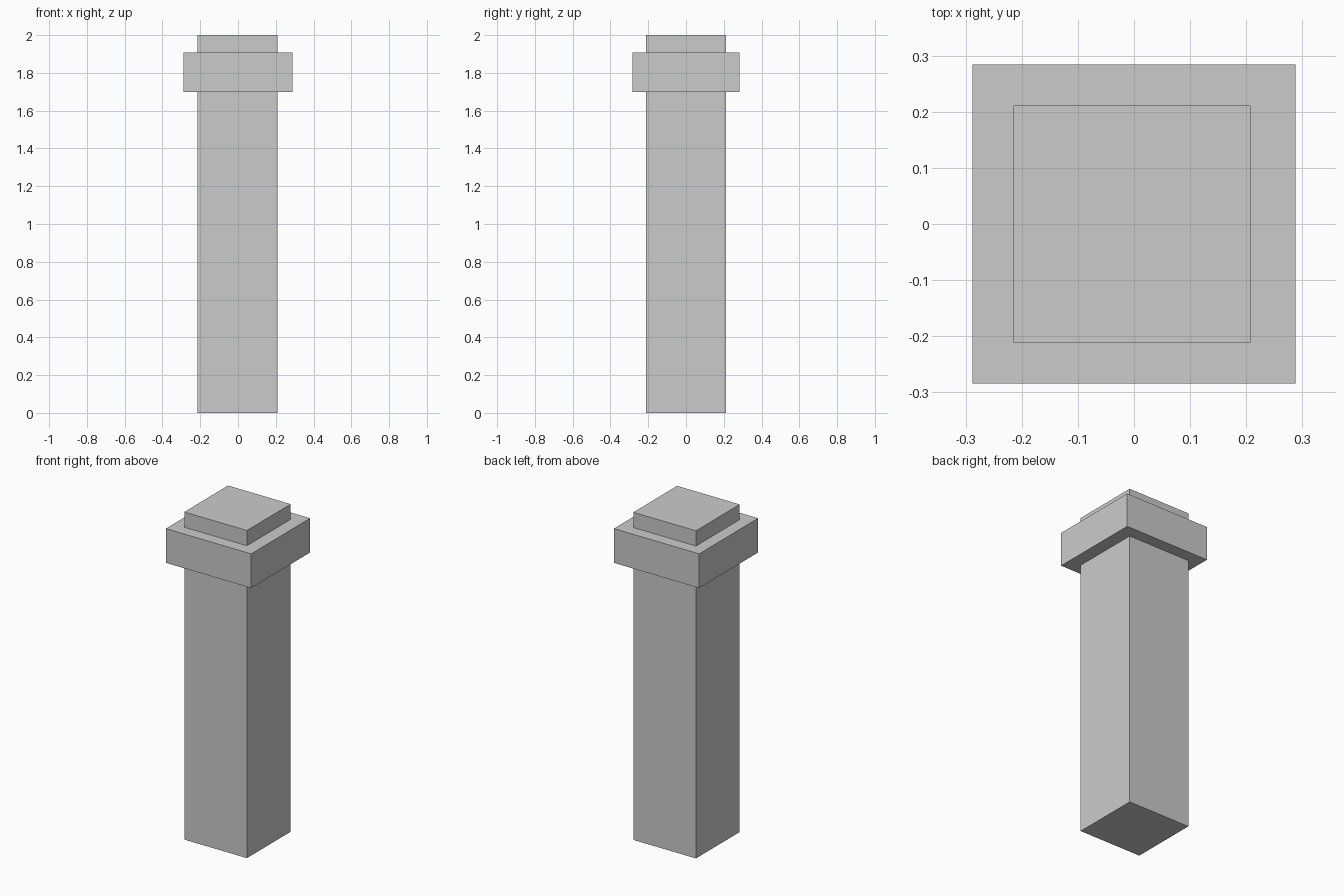
import bpy

if "Cube" in bpy.data.objects:
    bpy.data.objects.remove(bpy.data.objects["Cube"])


def box(name, x, y, z):
    """Axis-aligned box from (min, max) ranges."""
    spans = (x, y, z)
    bpy.ops.mesh.primitive_cube_add(size=1, location=[(a + b) / 2 for a, b in spans])
    obj = bpy.context.object
    obj.name = name
    obj.scale = [b - a for a, b in spans]
    bpy.ops.object.transform_apply(location=False, rotation=False, scale=True)
    return obj


# Square shaft running the full height, showing above the collar as a cap
box("pillar_shaft", (-0.215, 0.208), (-0.211, 0.211), (0, 2))

# Wider collar band near the top
box("pillar_collar", (-0.288, 0.288), (-0.2845, 0.2845), (1.698, 1.907))
